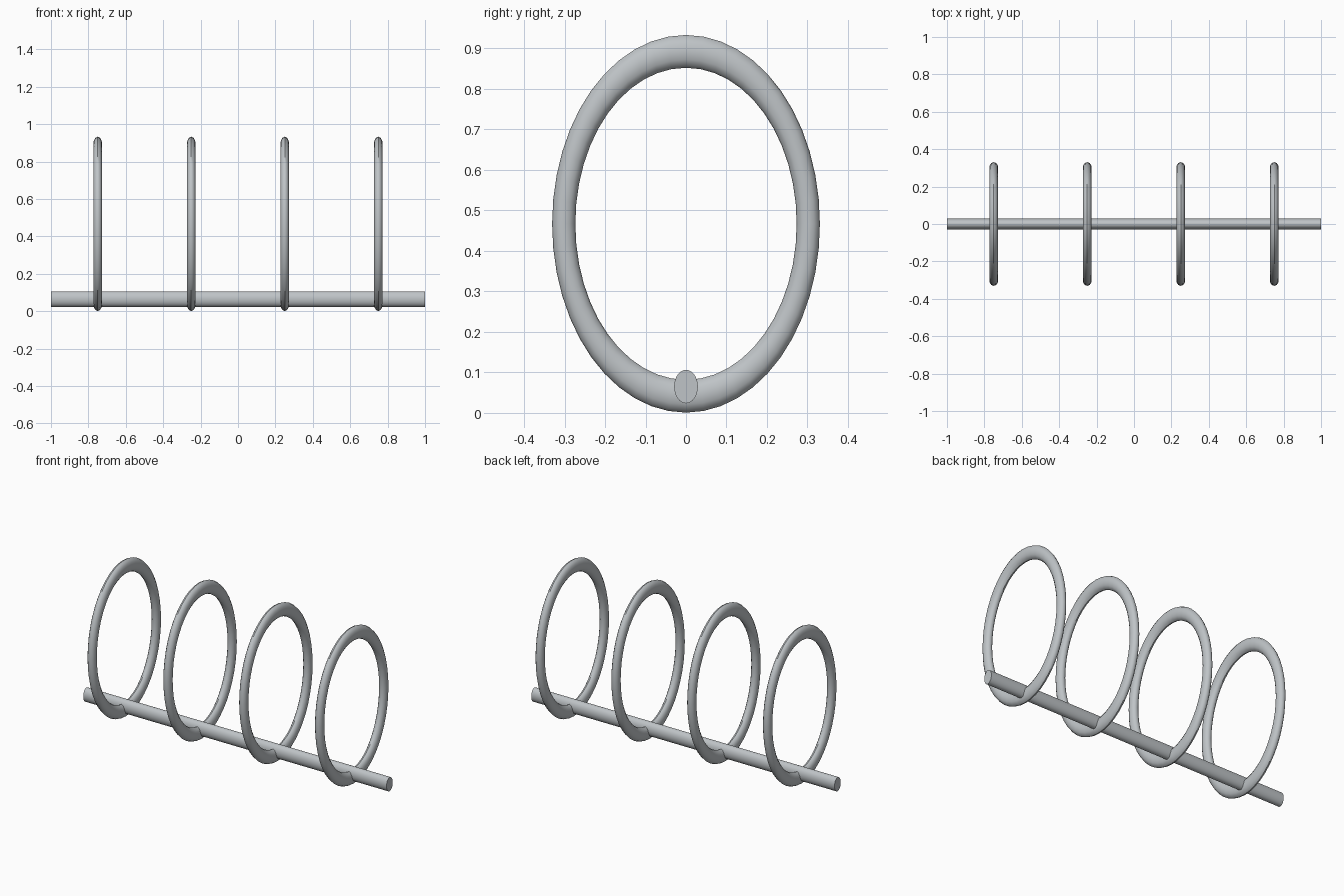
import bpy
import math

if "Cube" in bpy.data.objects:
    bpy.data.objects.remove(bpy.data.objects["Cube"])

STRETCH = 1.41  # rings and rod are taller than wide

metal = bpy.data.materials.new("light grey metal")
metal.diffuse_color = (0.52, 0.55, 0.57, 1)
metal.use_nodes = True
metal.node_tree.nodes["Principled BSDF"].inputs["Base Color"].default_value = metal.diffuse_color


def finish(obj, name):
    obj.name = name
    obj.data.materials.append(metal)
    bpy.ops.object.transform_apply(location=False, rotation=True, scale=True)
    bpy.ops.object.shade_smooth_by_angle(angle=math.radians(40))


# Long oval rod along x
bpy.ops.mesh.primitive_cylinder_add(vertices=32, radius=0.0293, depth=2,
                                    location=(0, 0, 0.065),
                                    rotation=(0, math.pi / 2, 0))
rod = bpy.context.object
bpy.ops.object.transform_apply(location=False, rotation=True, scale=False)
rod.scale = (1, 1, STRETCH)
finish(rod, "base_rod")

# Four upright oval rings standing around the rod
for i, x in enumerate((-0.75, -0.25, 0.25, 0.75)):
    bpy.ops.mesh.primitive_torus_add(major_radius=0.302, minor_radius=0.0287,
                                     major_segments=48, minor_segments=12,
                                     location=(x, 0, 0.467),
                                     rotation=(0, math.pi / 2, 0))
    ring = bpy.context.object
    bpy.ops.object.transform_apply(location=False, rotation=True, scale=False)
    ring.scale = (0.83, 1, STRETCH)
    finish(ring, f"ring_{i + 1}")
